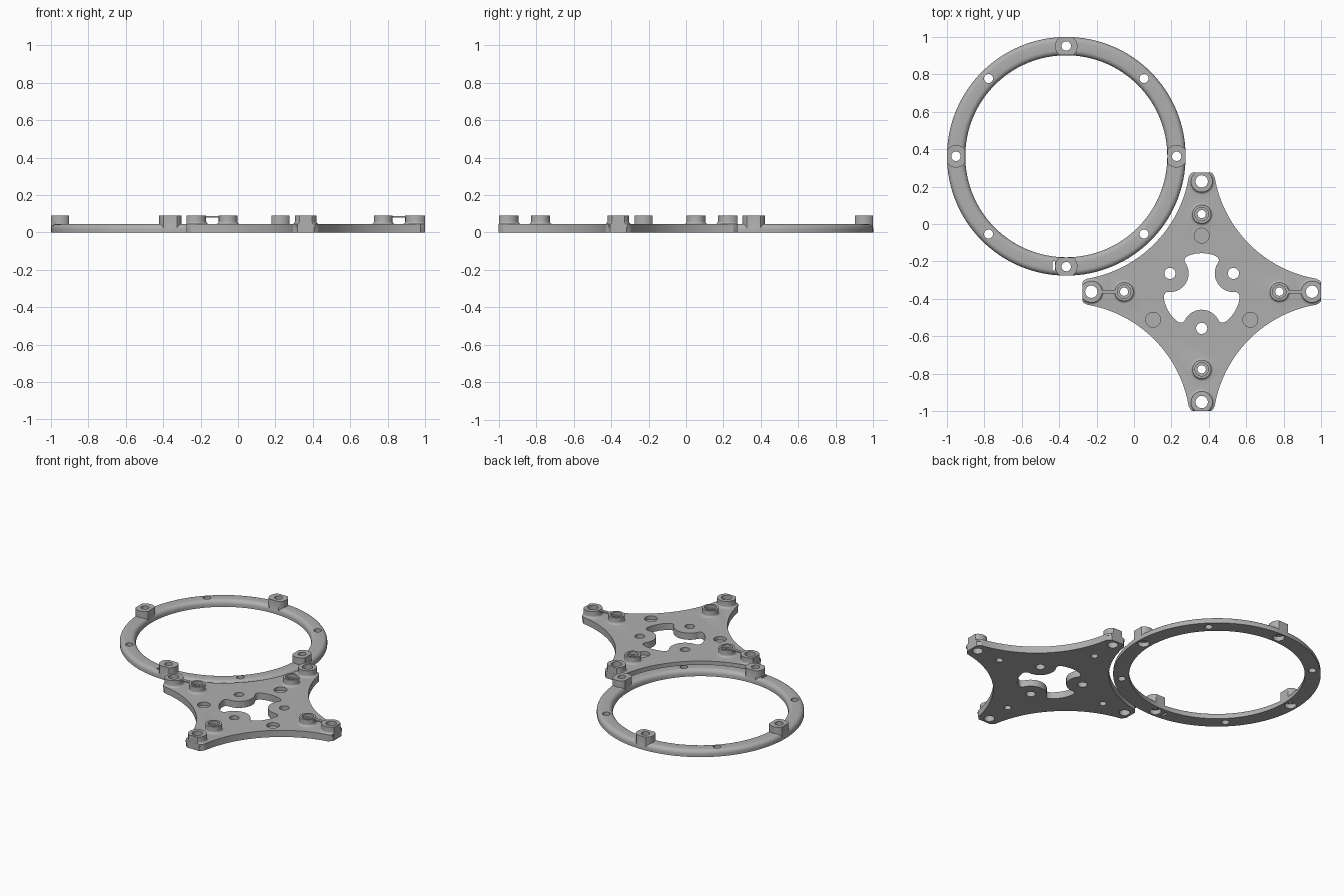
import bpy
import bmesh
from math import cos, sin, pi, radians, sqrt, asin
from mathutils import Vector

cube = bpy.data.objects.get("Cube")
if cube:
    bpy.data.objects.remove(cube)

grey = bpy.data.materials.new("plain grey")
grey.use_nodes = True
GREY = (0.43, 0.43, 0.43, 1)
grey.diffuse_color = GREY
grey.node_tree.nodes["Principled BSDF"].inputs["Base Color"].default_value = GREY

RING = Vector((-0.362, 0.362))
PLATE = Vector((0.362, -0.362))
THICK, TOP, REACH = 0.045, 0.09, 0.638


def polar(r, a):
    return Vector((r * cos(a), r * sin(a)))


def lathe(bm, profile, centre, n=32, limit=None, closed=False):
    """Revolve (radius, z) pairs; limit=(direction, low, high) flattens the sides."""
    rings = []
    for r, z in profile:
        ring = []
        for i in range(n):
            p = polar(r, 2 * pi * i / n)
            if limit:
                d, low, high = limit
                t = p.dot(d)
                p += d * (max(low, min(high, t)) - t)
            ring.append(bm.verts.new((*(centre + p), z)))
        rings.append(ring)
    pairs = list(zip(rings, rings[1:]))
    if closed:
        pairs.append((rings[-1], rings[0]))
    else:
        bm.faces.new(rings[0][::-1])
        bm.faces.new(rings[-1])
    for a, b in pairs:
        for i in range(n):
            j = (i + 1) % n
            bm.faces.new((a[i], a[j], b[j], b[i]))


def prism(bm, outline, z0, z1):
    low = [bm.verts.new((p[0], p[1], z0)) for p in outline]
    high = [bm.verts.new((p[0], p[1], z1)) for p in outline]
    bm.faces.new(low[::-1])
    bm.faces.new(high)
    for i in range(len(low)):
        j = (i + 1) % len(low)
        bm.faces.new((low[i], low[j], high[j], high[i]))


def box(bm, centre, w, d, z0, z1):
    prism(bm, [centre + Vector((x * w / 2, y * d / 2))
               for x, y in ((-1, -1), (1, -1), (1, 1), (-1, 1))], z0, z1)


def make(name, bm):
    bmesh.ops.recalc_face_normals(bm, faces=bm.faces)
    mesh = bpy.data.meshes.new(name)
    bm.to_mesh(mesh)
    bm.free()
    mesh.materials.append(grey)
    obj = bpy.data.objects.new(name, mesh)
    bpy.context.collection.objects.link(obj)
    return obj


def combine(obj, tool_bm, operation):
    """Apply a boolean with a temporary tool object."""
    tool = make("tool", tool_bm)
    mod = obj.modifiers.new("shape", "BOOLEAN")
    mod.operation, mod.object, mod.solver = operation, tool, "EXACT"
    mod.use_self = True
    graph = bpy.context.evaluated_depsgraph_get()
    mesh = bpy.data.meshes.new_from_object(obj.evaluated_get(graph))
    obj.modifiers.clear()
    obj.data = mesh
    bpy.data.objects.remove(tool)


def finish(obj):
    obj.data.shade_smooth()
    obj.data.set_sharp_from_angle(angle=radians(32))


def hole(bm, centre, r, z0=-0.02, z1=0.12):
    lathe(bm, [(r, z0), (r, z1)], centre, 24)


QUARTERS = [polar(1, k * pi / 2) for k in range(4)]

# Ring with rounded upper edges
bm = bmesh.new()
INNER, ROUND = 0.54, 0.028
steps = [k * pi / 12 for k in range(7)]
section = [(INNER, 0), (REACH, 0)]
section += [(REACH - ROUND + ROUND * cos(a), THICK - ROUND + ROUND * sin(a)) for a in steps]
section += [(INNER + ROUND - ROUND * sin(a), THICK - ROUND + ROUND * cos(a)) for a in steps]
lathe(bm, section, RING, 128, closed=True)
ring = make("mounting_ring", bm)

# Ring bosses, flush with the ring's inner and outer walls
bm = bmesh.new()
for d in QUARTERS:
    lathe(bm, [(0.06, 0.003), (0.06, TOP)], RING + d * 0.588, 40, (d, -0.047, 0.0485))
combine(ring, bm, "UNION")

# Ring screw holes and the small slot
bm = bmesh.new()
for d in QUARTERS:
    lathe(bm, [(0.036, -0.02), (0.036, 0.03), (0.025, 0.03), (0.025, 0.12)], RING + d * 0.59, 24)
for k in range(4):
    hole(bm, RING + polar(0.588, pi / 4 + k * pi / 2), 0.024)
box(bm, RING + Vector((-0.068, -0.585)), 0.014, 0.05, -0.02, 0.12)
combine(ring, bm, "DIFFERENCE")
finish(ring)

# Four-armed plate: concave arcs between narrow rounded tips
bm = bmesh.new()
SIDE, ARC, END = 0.724, 0.664, 0.615
spread = asin((SIDE - END) / ARC)
outline = []
for k in range(4):
    mid = pi / 4 + k * pi / 2
    corner = PLATE + polar(SIDE * sqrt(2), mid)
    tip, across = polar(1, k * pi / 2), polar(1, (k + 1) * pi / 2)
    outline += [PLATE + tip * REACH + across * 0.045]
    for i in range(33):
        a = k * pi / 2 - pi / 2 - spread - (pi / 2 - 2 * spread) * i / 32
        outline.append(corner + polar(ARC, a))
    outline += [PLATE + across * REACH + tip * 0.045]
prism(bm, outline, 0, THICK)
plate = make("four_arm_plate", bm)

# Plate bosses with filleted feet, and thin bridges on the side arms
bm = bmesh.new()
foot = 0.014
for k, d in enumerate(QUARTERS):
    for dist, r, cap in ((0.59, 0.058, 0.0475), (0.415, 0.05, 1)):
        profile = [(r + foot, 0.03)]
        profile += [(r + foot * (1 - sin(a)), THICK + foot * (1 - cos(a))) for a in steps]
        lathe(bm, profile + [(r, TOP)], PLATE + d * dist, 40, (d, -1, cap))
    if k % 2 == 0:
        box(bm, PLATE + d * 0.5, 0.09, 0.02, 0.08, TOP - 0.001)
combine(plate, bm, "UNION")

# Three-lobed centre opening, with a rounded corner on both sides of each lobe
bm = bmesh.new()
opening = []
for k in range(3):
    a0 = pi / 6 + k * 2 * pi / 3
    bump = polar(0.196, a0)
    lobe = a0 + pi / 3
    for i in range(13):
        opening.append(bump + polar(0.1, a0 + pi + radians(60 - 10 * i)))
    start, end = polar(0.206, lobe - radians(19)), polar(0.206, lobe + radians(19))
    after = polar(0.196, a0 + 2 * pi / 3) + polar(0.1, a0 + 2 * pi / 3 + pi + radians(60))
    for p, q, side in ((opening[-1], start, -1), (end, after, 1)):
        c = polar(0.206, lobe + side * radians(31))
        opening += [p * (1 - t) ** 2 + c * 2 * t * (1 - t) + q * t * t
                    for t in [i / 8 for i in range(1, 8)]]
        if side < 0:
            opening += [polar(0.206, lobe + radians(19 * i / 4)) for i in range(-4, 5)]
prism(bm, [PLATE + p for p in opening], -0.02, 0.12)

# Plate holes, counterbored boss holes and shallow round recesses
for d in QUARTERS:
    hole(bm, PLATE + d * 0.59, 0.033)
    lathe(bm, [(0.022, -0.02), (0.022, 0.07), (0.036, 0.07), (0.036, 0.12)],
          PLATE + d * 0.415, 24)
for k in range(3):
    hole(bm, PLATE + polar(0.196, pi / 6 + k * 2 * pi / 3), 0.03)
    hole(bm, PLATE + polar(0.3, pi / 2 + k * 2 * pi / 3), 0.04, 0.022)
combine(plate, bm, "DIFFERENCE")
finish(plate)
